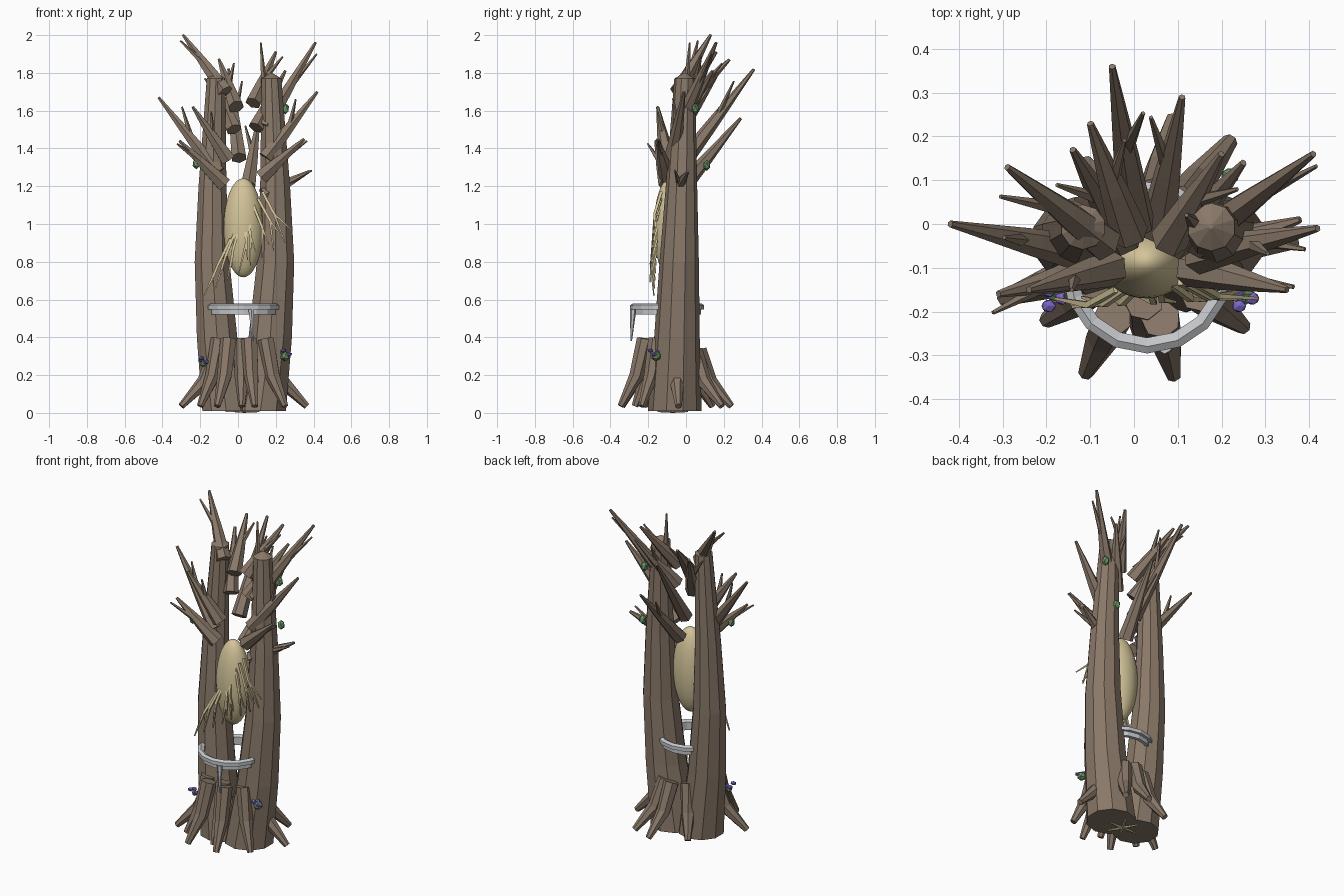
import bpy, math, random
from mathutils import Vector

random.seed(4)
cube = bpy.data.objects.get("Cube")
if cube:
    bpy.data.objects.remove(cube)


def material(name, *rgb):
    mat = bpy.data.materials.new(name)
    mat.use_nodes = True
    mat.diffuse_color = (*rgb, 1)
    mat.node_tree.nodes["Principled BSDF"].inputs["Base Color"].default_value = (*rgb, 1)
    return mat


BARK = material("bark brown", 0.25, 0.188, 0.14)
TAN = material("pale tan", 0.65, 0.55, 0.32)
METAL = material("light grey", 0.55, 0.56, 0.58)
PURPLE = material("petal purple", 0.2, 0.13, 0.55)
GREEN = material("leaf green", 0.15, 0.32, 0.14)


def mesh_object(name, verts, faces, mat):
    mesh = bpy.data.meshes.new(name)
    mesh.from_pydata(verts, [], faces)
    mesh.materials.append(mat)
    ob = bpy.data.objects.new(name, mesh)
    bpy.context.collection.objects.link(ob)
    return ob


def limb(name, path, radii, mat, sides=6, level=False):
    """Faceted tapering tube through the path points."""
    points = [Vector(p) for p in path]
    last = len(points) - 1
    verts, faces = [], []
    for i, point in enumerate(points):
        along = points[min(i + 1, last)] - points[max(i - 1, 0)]
        if level:
            along = Vector((0, 0, 1))
        across = along.cross(Vector((0, 1, 0))).normalized()
        other = along.normalized().cross(across)
        for k in range(sides):
            angle = math.tau * (k + 0.5) / sides
            verts.append(point + radii[i] * (across * math.cos(angle) + other * math.sin(angle)))
    for i in range(last):
        for k in range(sides):
            a, b = i * sides + k, i * sides + (k + 1) % sides
            faces.append((a, b, b + sides, a + sides))
    faces.append(tuple(reversed(range(sides))))
    faces.append(tuple(range(last * sides, last * sides + sides)))
    return mesh_object(name, verts, faces, mat)


def ball(name, center, scale, mat):
    bpy.ops.mesh.primitive_ico_sphere_add(subdivisions=1, location=center)
    ob = bpy.context.object
    ob.name = name
    ob.scale = scale
    ob.data.materials.append(mat)


def ring_points(center, radius, count):
    """Evenly spaced level points around a centre."""
    for k in range(count):
        angle = math.tau * k / count
        yield center + radius * Vector((math.cos(angle), math.sin(angle), 0))


MIDDLE = 0.025  # the trunks bow out to either side of this x

# Two bowed trunks with shallow domed tops: height, sideways offset, radius
trunk_rings = [(0.01, 0.09, 0.137), (0.4, 0.14, 0.116), (0.8, 0.167, 0.1),
               (1.2, 0.165, 0.08), (1.77, 0.146, 0.053), (1.8, 0.145, 0.005)]
for name, side, girth in (("right_trunk", -1, 0.97), ("left_trunk", 1, 1.04)):
    path = [(MIDDLE + side * girth * out, 0.03 * z - 0.06, z) for z, out, radius in trunk_rings]
    limb(name, path, [girth * radius for z, out, radius in trunk_rings], BARK, sides=10, level=True)

# Flaring roots: tall and thick in front, low and close to the trunks elsewhere
heart = Vector((MIDDLE, -0.06, 0.035))
root_feet = [(-0.2, -0.22), (-0.11, -0.34), (0.02, -0.27), (0.09, -0.345), (0.25, -0.235),
             (-0.3, -0.17), (0.365, -0.04), (0.22, 0.19), (0.09, 0.24), (-0.11, 0.14)]
for number, spot in enumerate(root_feet, start=1):
    foot = Vector((*spot, heart.z))
    front = foot.y < -0.2
    top = heart.lerp(foot, 0.55 if front else 0.42)
    top.z = 0.39 if front else 0.33
    bend = top.lerp(foot, 0.35)
    bend.z = top.z / 2
    limb(f"root_{number}", [top, bend, foot], [0.045, 0.04, 0.018], BARK, sides=7)

# Branches start as blunt stubs between the trunks; each has a slim twig: tip, rise
branches = [
    ((-0.29, 0.13, 2), 0.3), ((-0.42, 0, 1.67), 0.4), ((-0.31, -0.16, 1.44), 0.23),
    ((-0.24, -0.15, 1.62), 0.28), ((-0.1, 0.23, 1.87), 0.25), ((-0.14, 0.17, 1.8), 0.3),
    ((-0.05, 0.36, 1.82), 0.47), ((0.11, 0.29, 1.56), 0.36), ((0.2, 0.16, 1.91), 0.27),
    ((0.25, 0.14, 1.81), 0.3), ((0.41, 0.16, 1.96), 0.45), ((0.42, -0.01, 1.7), 0.35),
    ((0.35, -0.15, 1.45), 0.2), ((0.38, 0.01, 1.28), 0.13),
]
for number, (end, rise) in enumerate(branches, start=1):
    tip = Vector(end)
    base = Vector((0.02 + tip.x * 0.3, -0.07 + tip.y / 5, tip.z - rise))
    limb(f"branch_{number}", [base, base.lerp(tip, 0.4), tip], [0.044, 0.032, 0.008], BARK)
    fork = base.lerp(tip, 0.45)
    sway = Vector((random.choice((-1, 1)) * 0.06, random.uniform(-0.06, 0.03), 0.03))
    limb(f"twig_{number}", [fork, base.lerp(tip, 0.8) + sway], [0.018, 0.005], BARK, sides=5)

# One upright twig above the left trunk
limb("upright_twig", [(0.14, 0, 1.7), (0.12, 0.02, 1.96)], [0.02, 0.005], BARK, sides=5)

# Smooth pod held between the trunks
bpy.ops.mesh.primitive_uv_sphere_add(segments=32, ring_count=20, location=(0.028, -0.085, 0.98))
pod = bpy.context.object
pod.name = "pod"
pod.scale = (0.104, 0.085, 0.262)
pod.data.materials.append(TAN)
bpy.ops.object.shade_smooth()

# Forked tendrils fanned across the pod and trunks
TENDRILS = 8
for i in range(TENDRILS):
    t = i / (TENDRILS - 1)
    start = Vector((-0.04, -0.15, 0.92)).lerp(Vector((0.13, -0.13, 1.17)), t)
    end = Vector((-0.18, -0.17, 0.62)).lerp(Vector((0.25, -0.15, 0.9)), t)
    bend = start.lerp(end, 0.5) + Vector((random.uniform(-0.03, 0.03), -0.025, 0.02))
    limb(f"tendril_{i + 1}", [start, bend, end], [0.01, 0.01, 0.004], TAN, sides=4)
    fork_end = end + Vector((random.uniform(0.02, 0.05), -0.02, 0.07))
    limb(f"tendril_fork_{i + 1}", [bend, fork_end], [0.008, 0.004], TAN, sides=4)

# Small pale rootlets spread under the base
under = Vector((MIDDLE, -0.07, 0.01))
for number, end in enumerate(ring_points(under, 0.09, 6), start=1):
    limb(f"rootlet_{number}", [under, end], [0.01, 0.006], TAN, sides=5)

# Stepped metal hoop: a narrow lower band under a wider, bevelled upper band
inner, step, outer = 0.16, 0.18, 0.196
low, ledge, high = 0.52, 0.548, 0.58
profile = [(inner, low), (step, low), (step, ledge), (outer, ledge),
           (outer, high - 0.01), (step, high), (inner, high - 0.01)]
segments, count = 16, len(profile)
verts, faces = [], []
for radius, height in profile:
    verts.extend(ring_points(Vector((0.03, -0.1, height)), radius, segments))
for row in range(count):
    above = (row + 1) % count
    for k in range(segments):
        beside = (k + 1) % segments
        faces.append((row * segments + k, row * segments + beside,
                      above * segments + beside, above * segments + k))
mesh_object("hoop", verts, faces, METAL)
limb("hoop_spike", [(0.07, -0.28, ledge), (0.08, -0.29, 0.38)], [0.017, 0.004], METAL)

# Flower clusters low on the trunks, leaf beneath and petals above
for name, spot, leaf in (("right_flower", (-0.185, -0.16, 0.26), 0.018),
                         ("left_flower", (0.25, -0.16, 0.3), 0.028)):
    middle = Vector(spot)
    ball(f"{name}_leaf", middle, (leaf, leaf, leaf), GREEN)
    raised = middle + Vector((0, -0.01, 0.02))
    for number, petal in enumerate(ring_points(raised, 0.02, 3), start=1):
        petal.z += 0.01 * number - 0.02
        ball(f"{name}_petal_{number}", petal, (0.018, 0.016, 0.012), PURPLE)

# Leaf buds on the upper branches
buds = [(-0.22, -0.13, 1.32), (0.22, 0.11, 1.31), (0.25, 0.05, 1.61)]
for number, spot in enumerate(buds, start=1):
    ball(f"leaf_bud_{number}", spot, (0.023, 0.02, 0.03), GREEN)
